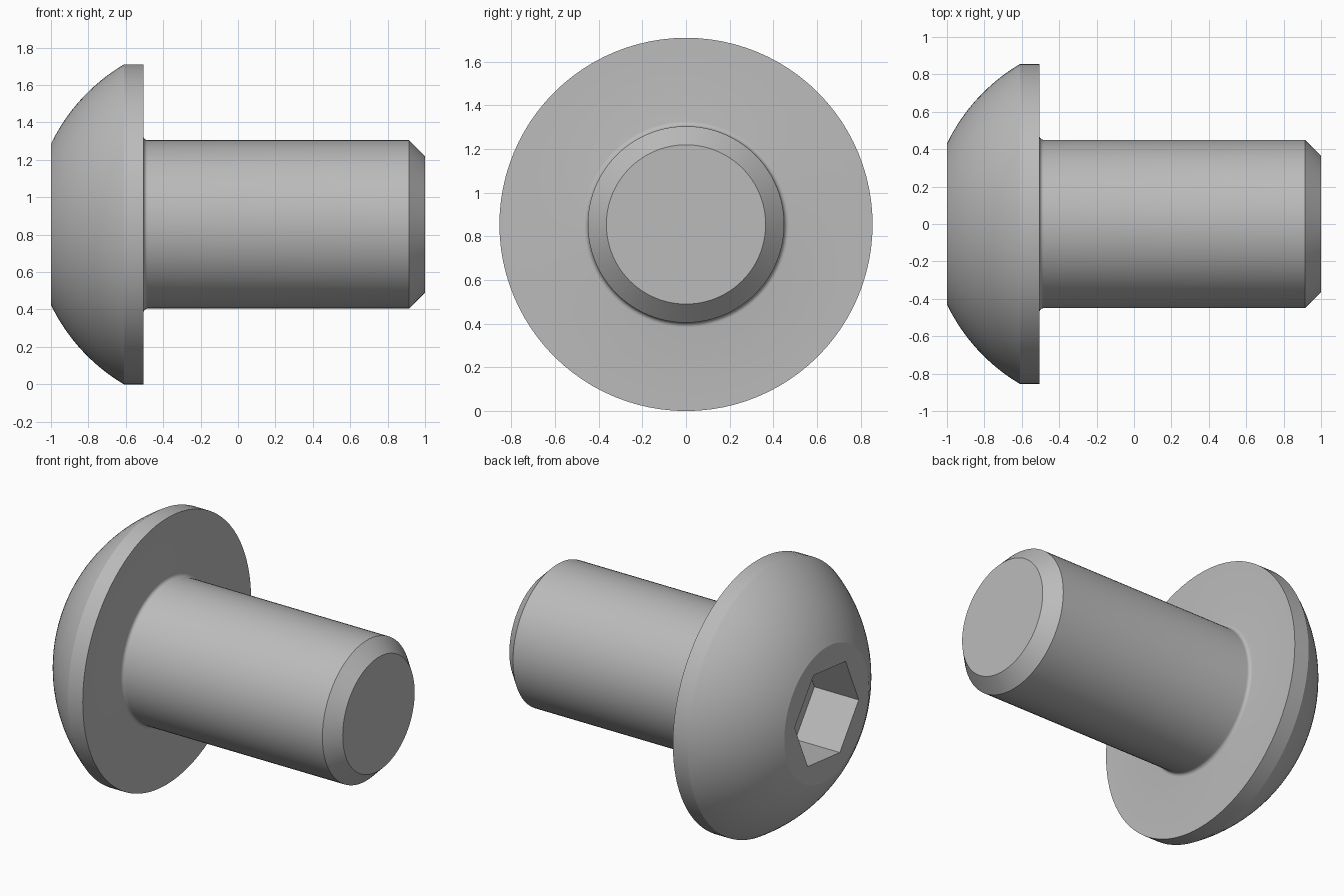
import bpy, bmesh, math
from mathutils import Matrix, Vector

if "Cube" in bpy.data.objects:
    bpy.data.objects.remove(bpy.data.objects["Cube"])

HEAD_R = 0.855          # head radius, also the height of the axis
SHANK_R = 0.45
SEG = 96

# profile of (x, radius): domed head, rim, fillet, shank, chamfered tip
def arc(cx, cr, rad, a0, a1, n):
    return [(cx + rad * math.cos(a0 + (a1 - a0) * i / n),
             cr + rad * math.sin(a0 + (a1 - a0) * i / n)) for i in range(n + 1)]

cx = -0.105             # dome is part of a sphere centred on the axis
rad = math.hypot(-0.61 - cx, HEAD_R)
a_start = math.pi - math.asin(0.43 / rad)
a_end = math.pi - math.asin(HEAD_R / rad)
profile = [(-1.0, 0.0)] + arc(cx, 0, rad, a_start, a_end, 16)
profile[1] = (-1.0, 0.43)
profile += [(-0.505, HEAD_R)]
profile += arc(-0.483, SHANK_R + 0.022, 0.022, math.pi, 1.5 * math.pi, 5)
profile += [(0.915, SHANK_R), (1.0, 0.365), (1.0, 0.0)]

steel = bpy.data.materials.new("grey steel")
steel.diffuse_color = (0.5, 0.5, 0.5, 1)
steel.use_nodes = True
steel.node_tree.nodes["Principled BSDF"].inputs["Base Color"].default_value = steel.diffuse_color

def new_object(name, bm):
    bmesh.ops.recalc_face_normals(bm, faces=bm.faces)
    me = bpy.data.meshes.new(name)
    bm.to_mesh(me)
    bm.free()
    me.materials.append(steel)
    ob = bpy.data.objects.new(name, me)
    bpy.context.collection.objects.link(ob)
    return ob

# screw body: rings swept along the x axis, with flat end caps
bm = bmesh.new()
rings = []
for x, r in profile[1:-1]:
    rings.append([bm.verts.new((x, r * math.cos(2 * math.pi * i / SEG),
                                HEAD_R + r * math.sin(2 * math.pi * i / SEG)))
                  for i in range(SEG)])
for a, b in zip(rings, rings[1:]):
    for i in range(SEG):
        j = (i + 1) % SEG
        bm.faces.new((a[i], a[j], b[j], b[i]))
bm.faces.new(rings[0])
bm.faces.new(rings[-1])
screw = new_object("button_head_screw", bm)

# hexagonal socket cutter
bm = bmesh.new()
bmesh.ops.create_cone(bm, cap_ends=True, segments=6, radius1=0.327, radius2=0.327, depth=0.63)
turn = Matrix.Rotation(math.radians(6), 4, 'X') @ Matrix.Rotation(math.pi / 2, 4, 'Y')
bmesh.ops.transform(bm, verts=bm.verts,
                    matrix=Matrix.Translation(Vector((-1, 0, HEAD_R))) @ turn @ Matrix.Rotation(0, 4, 'Z'))
cutter = new_object("socket_cutter", bm)

cut = screw.modifiers.new("socket", 'BOOLEAN')
cut.operation = 'DIFFERENCE'
cut.solver = 'EXACT'
cut.object = cutter
bpy.context.view_layer.objects.active = screw
screw.select_set(True)
bpy.ops.object.modifier_apply(modifier=cut.name)
bpy.data.objects.remove(cutter)
bpy.ops.object.shade_smooth_by_angle(angle=math.radians(25))
